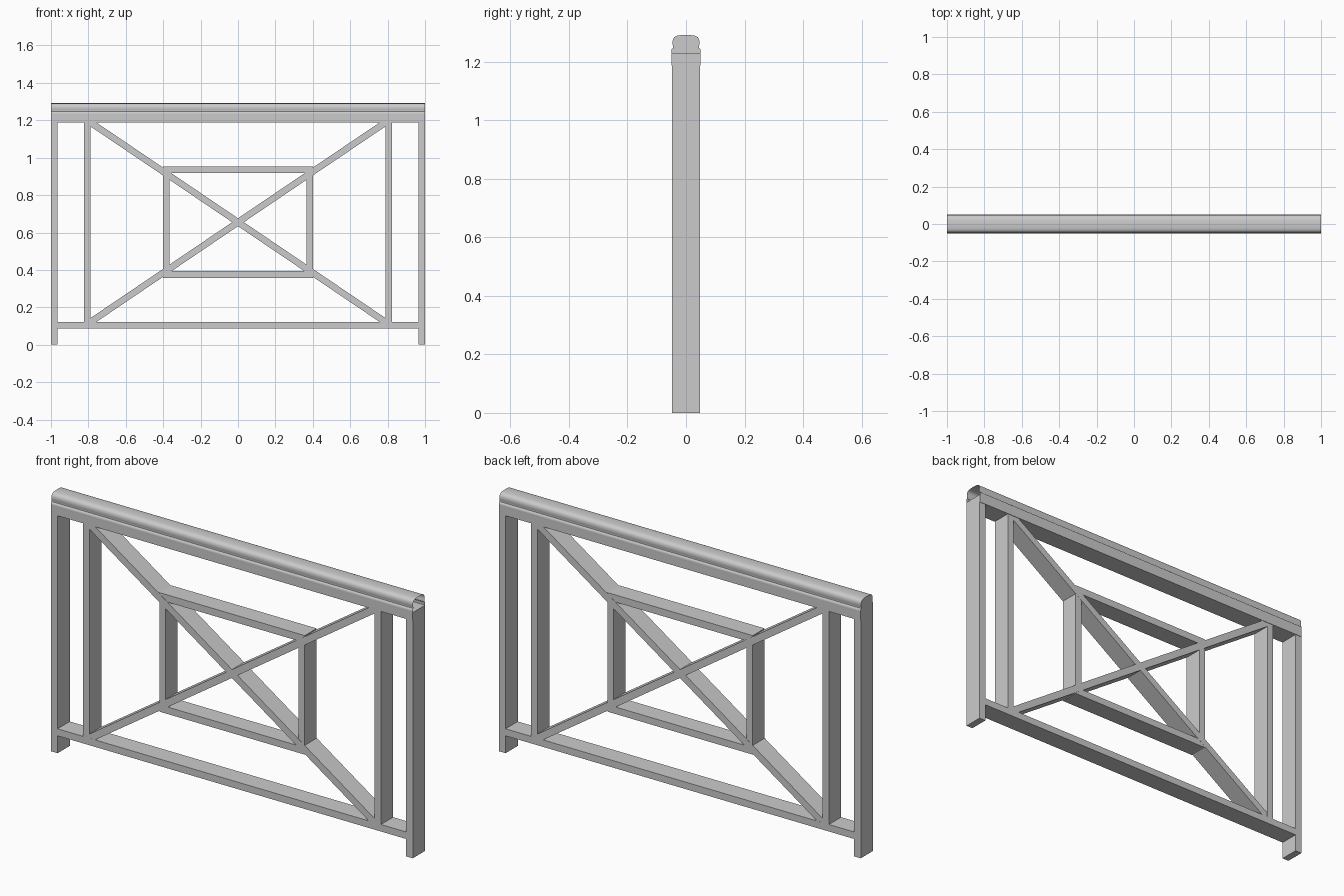
import bpy, bmesh, math

if "Cube" in bpy.data.objects:
    bpy.data.objects.remove(bpy.data.objects["Cube"])

grey = bpy.data.materials.new("light grey paint")
grey.diffuse_color = (0.6, 0.6, 0.6, 1)
grey.use_nodes = True
grey.node_tree.nodes["Principled BSDF"].inputs["Base Color"].default_value = grey.diffuse_color

D = 0.048            # half depth of the timbers
W = 0.035            # timber face width
Z_LOW, Z_TOP = 0.122, 1.188


def extrude(name, pts, place, caps=(True, True)):
    """Extrude a closed 2D outline; place(p, side) gives the 3D point."""
    bm = bmesh.new()
    a = [bm.verts.new(place(p, -1)) for p in pts]
    b = [bm.verts.new(place(p, 1)) for p in pts]
    n = len(pts)
    for i in range(n):
        j = (i + 1) % n
        bm.faces.new((a[i], a[j], b[j], b[i]))
    if caps[0]:
        bm.faces.new(a[::-1])
    if caps[1]:
        bm.faces.new(b)
    bmesh.ops.recalc_face_normals(bm, faces=bm.faces)
    me = bpy.data.meshes.new(name)
    bm.to_mesh(me)
    bm.free()
    me.materials.append(grey)
    ob = bpy.data.objects.new(name, me)
    bpy.context.collection.objects.link(ob)
    return ob


def panel(name, pts, d=D):
    return extrude(name, pts, lambda p, s: (p[0], s * d, p[1]))


def bar(name, x0, x1, z0, z1, d=D):
    return panel(name, [(x0, z0), (x1, z0), (x1, z1), (x0, z1)], d)


# rails
bar("bottom_rail", -0.964, 0.964, 0.087, Z_LOW)
bar("top_beam", -1, 1, Z_TOP, 1.228, 0.05)

# uprights and sides of the inner frame
for s, side in ((-1, "left"), (1, "right")):
    for part, xa, xb, z0, z1, d in (
            ("end_post", 0.964, 1.0, 0, Z_TOP, D),
            ("inner_post", 0.788, 0.824, Z_LOW, Z_TOP, D),
            ("frame_side", 0.367, 0.402, 0.393, 0.917, D - 0.001)):
        bar(f"{side}_{part}", *sorted((s * xa, s * xb)), z0, z1, d)
bar("frame_top", -0.402, 0.402, 0.917, 0.953, D - 0.001)
bar("frame_bottom", -0.402, 0.402, 0.358, 0.393, D - 0.001)

# diagonal braces, mitred into the corners
X = 0.788
ang = math.atan2(Z_TOP - Z_LOW, 2 * X)
dx, dz = W / 2 / math.sin(ang), W / 2 / math.cos(ang)
for s, name, d in ((1, "rising_brace", D - 0.0005), (-1, "falling_brace", D)):
    panel(name, [(s * x, z) for x, z in (
        (-X, Z_LOW), (-X + dx, Z_LOW), (X, Z_TOP - dz),
        (X, Z_TOP), (X - dx, Z_TOP), (-X, Z_LOW + dz))], d)

# moulded handrail, hollow and open at the right end
half = [(0.05, 1.228), (0.0505, 1.236), (0.049, 1.243), (0.044, 1.247),
        (0.0435, 1.252), (0.0455, 1.258), (0.046, 1.268), (0.0445, 1.277),
        (0.040, 1.284), (0.032, 1.2885), (0.02, 1.2905), (0.0, 1.2915)]
outline = half + [(-y, z) for y, z in half[-2::-1]]
rail = extrude("handrail", outline, lambda p, s: (s, p[0], p[1]), (True, False))
bpy.context.view_layer.objects.active = rail
rail.select_set(True)
bpy.ops.object.shade_smooth_by_angle(angle=math.radians(40))
